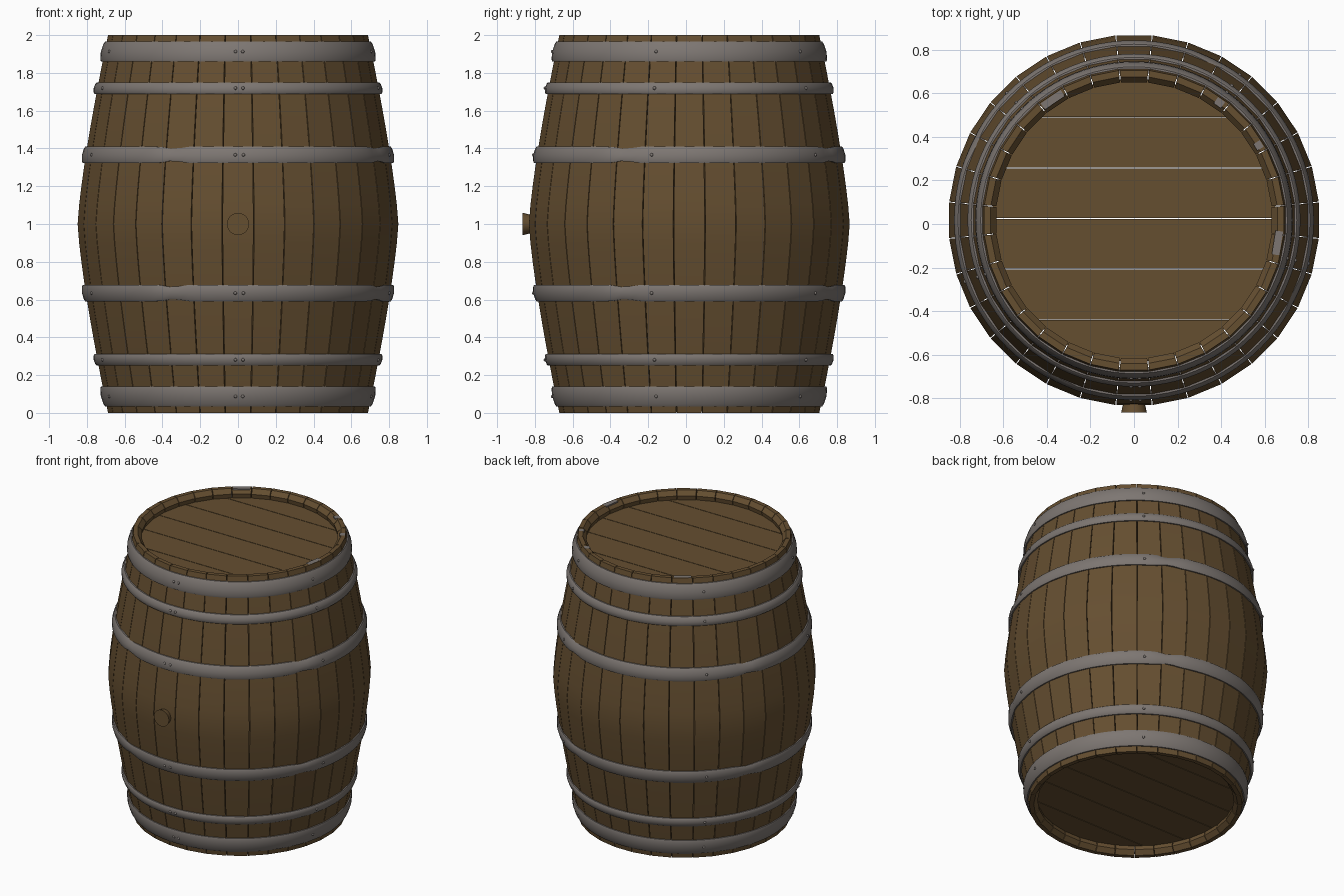
import bpy, bmesh, math
from mathutils import Matrix, Vector

old = bpy.data.objects.get("Cube")
if old:
    bpy.data.objects.remove(old, do_unlink=True)

CY = 0.0175          # the cask sits slightly back to leave room for the bung
STAVES = 32
GAP = 0.004


def material(name, color, rough):
    m = bpy.data.materials.new(name)
    m.use_nodes = True
    m.diffuse_color = (*color, 1)
    bsdf = next(n for n in m.node_tree.nodes if n.type == 'BSDF_PRINCIPLED')
    bsdf.inputs["Base Color"].default_value = (*color, 1)
    bsdf.inputs["Roughness"].default_value = rough
    return m


wood = material("oak brown", (0.130, 0.077, 0.030), 0.8)
iron = material("iron grey", (0.205, 0.182, 0.168), 0.6)


def finish(bm, name, mat, angle=30):
    bmesh.ops.recalc_face_normals(bm, faces=bm.faces)
    mesh = bpy.data.meshes.new(name)
    bm.to_mesh(mesh)
    bm.free()
    mesh.materials.append(mat)
    ob = bpy.data.objects.new(name, mesh)
    ob.location.y = CY
    bpy.context.collection.objects.link(ob)
    bpy.ops.object.select_all(action='DESELECT')
    ob.select_set(True)
    bpy.context.view_layer.objects.active = ob
    bpy.ops.object.shade_smooth_by_angle(angle=math.radians(angle))
    return ob


def body_radius(z):
    return 0.853 - 0.162 * abs(z - 1) ** 1.3


# Staves: closed side outline, given width around the cask
def build_staves():
    bm = bmesh.new()
    zs = [0, 0.03] + [0.1 * i for i in range(1, 20)] + [1.97, 2]
    outer = [(body_radius(z), z) for z in zs]
    inner = [(r - (0.03 if z in (0, 2) else 0.062), z) for r, z in outer]
    n = len(zs)
    for k in range(STAVES):
        mid = 2 * math.pi * k / STAVES
        side = []
        for s in (-1, 1):
            row = []
            for r, z in outer + inner[::-1]:
                a = mid + s * (math.pi / STAVES - GAP / 2 / r)
                row.append(bm.verts.new((r * math.cos(a), r * math.sin(a), z)))
            side.append(row)
        a, b = side
        m = 2 * n
        for i in range(m):
            j = (i + 1) % m
            bm.faces.new((a[i], a[j], b[j], b[i]))
        for row in side:
            for i in range(n - 1):
                bm.faces.new((row[i], row[i + 1], row[m - 2 - i], row[m - 1 - i]))
    finish(bm, "staves", wood)


# Heads: planks cut from a disc, with open joints
def build_head(name, z0, z1, radius=0.65):
    bm = bmesh.new()
    cuts = [-radius] + [-0.4575 + 0.2325 * i for i in range(5)] + [radius]
    for lo, hi in zip(cuts, cuts[1:]):
        lo, hi = lo + GAP / 2, hi - GAP / 2
        t0, t1 = math.asin(lo / radius), math.asin(hi / radius)
        arc = [t0 + (t1 - t0) * i / 10 for i in range(11)]
        pts = [(radius * math.cos(t), radius * math.sin(t)) for t in arc]
        pts += [(-x, y) for x, y in reversed(pts)]
        face = bm.faces.new([bm.verts.new((x, y, z0)) for x, y in pts])
        ext = bmesh.ops.extrude_face_region(bm, geom=[face], use_keep_orig=True)
        top = [v for v in ext["geom"] if isinstance(v, bmesh.types.BMVert)]
        bmesh.ops.translate(bm, verts=top, vec=(0, 0, z1 - z0))
    finish(bm, name, wood)


# Hoops: bulged iron bands with a few hammered dents
def build_hoop(name, z0, z1, dented, segs=96):
    bm = bmesh.new()
    section = [(-0.02, 0), (0.006, 0), (0.012, 0.12), (0.017, 0.5),
               (0.012, 0.88), (0.006, 1), (-0.02, 1)]
    rings = []
    for k in range(segs):
        a = 2 * math.pi * k / segs
        dent = 0
        if dented:
            off = (math.degrees(a) - 65 + 45) % 90 - 45
            dent = math.exp(-(off / 4) ** 2)
        ring = []
        for d, f in section:
            z = z0 + (z1 - z0) * f
            r = body_radius(z) + d - 0.008 * dent * f
            z += 0.012 * dent * (1 - 2 * f)
            ring.append(bm.verts.new((r * math.cos(a), r * math.sin(a), z)))
        rings.append(ring)
    for k in range(segs):
        a, b = rings[k], rings[(k + 1) % segs]
        for i in range(len(section)):
            j = (i + 1) % len(section)
            bm.faces.new((a[i], b[i], b[j], a[j]))
    finish(bm, name, iron, 40)


# Rivets: small domes on every hoop
def build_rivets(name, z):
    bm = bmesh.new()
    for deg in (-91, -88, -14, 54, 135, 200):
        a = math.radians(deg)
        r = body_radius(z) + 0.015
        bmesh.ops.create_icosphere(
            bm, subdivisions=2, radius=0.009,
            matrix=Matrix.Translation((r * math.cos(a), r * math.sin(a), z)))
    finish(bm, name, iron, 60)


build_staves()
build_head("bottom_head", 0.06, 0.10)
build_head("top_head", 1.90, 1.94)

bands = [("end", 0.035, 0.14, False), ("quarter", 0.25, 0.312, False),
         ("bilge", 0.59, 0.678, True)]
for label, lo, hi, dented in bands:
    build_hoop("lower_" + label + "_hoop", lo, hi, dented)
    build_hoop("upper_" + label + "_hoop", 2 - hi, 2 - lo, dented)
    mid = (lo + hi) / 2
    build_rivets("lower_" + label + "_rivets", mid)
    build_rivets("upper_" + label + "_rivets", 2 - mid)

# Bent iron scraps lying on the upper rim
bm = bmesh.new()
for deg, length in ((124, 0.11), (54, 0.04), (31, 0.035), (-9, 0.11)):
    a = math.radians(deg)
    place = (Matrix.Rotation(a, 4, 'Z') @ Matrix.Translation((0.667, 0, 1.996))
             @ Matrix.Diagonal((0.035, length, 0.009, 1)))
    bmesh.ops.create_cube(bm, size=1, matrix=place)
finish(bm, "rim_scraps", iron)

# Bung: tapered plug in the front stave
bm = bmesh.new()
bmesh.ops.create_cone(
    bm, cap_ends=True, segments=24, radius1=0.045, radius2=0.059, depth=0.06,
    matrix=Matrix.Translation(Vector((0, -0.8525, 1))) @ Matrix.Rotation(math.pi / 2, 4, 'X'))
finish(bm, "bung", wood)
